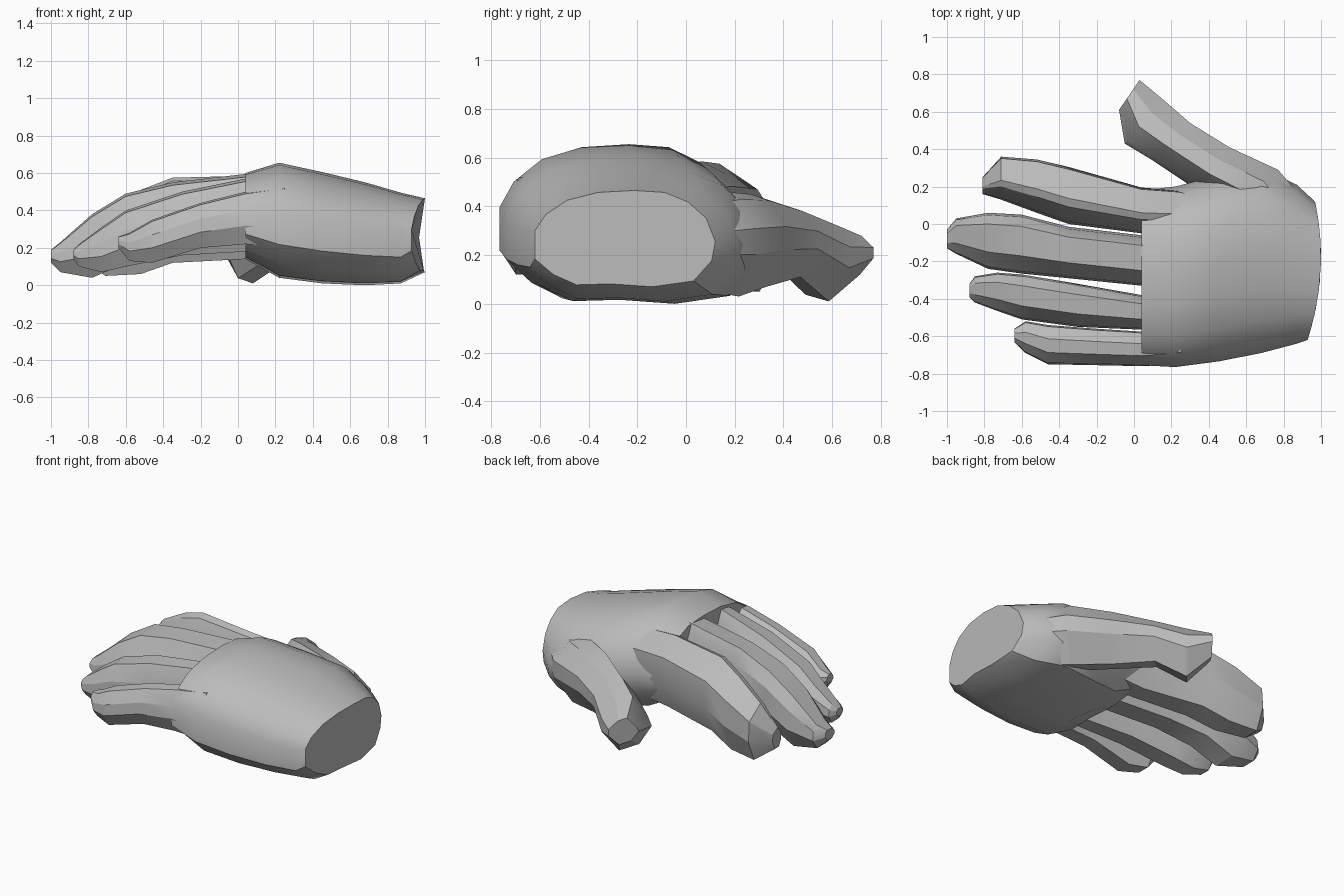
import bpy, bmesh, math
from mathutils import Vector

if "Cube" in bpy.data.objects:
    bpy.data.objects.remove(bpy.data.objects["Cube"], do_unlink=True)

grey = bpy.data.materials.new("plain grey")
grey.use_nodes = True
GREY = (0.5, 0.5, 0.5, 1)
grey.diffuse_color = GREY
grey.node_tree.nodes["Principled BSDF"].inputs["Base Color"].default_value = GREY


def loft(name, rings, angle):
    """Skin a list of equally long point rings and close both ends."""
    bm = bmesh.new()
    loops = [[bm.verts.new(p) for p in ring] for ring in rings]
    n = len(loops[0])
    for a, b in zip(loops, loops[1:]):
        for i in range(n):
            j = (i + 1) % n
            bm.faces.new((a[i], a[j], b[j], b[i]))
    bm.faces.new(loops[0])
    bm.faces.new(loops[-1])
    bmesh.ops.recalc_face_normals(bm, faces=bm.faces)
    mesh = bpy.data.meshes.new(name)
    bm.to_mesh(mesh)
    bm.free()
    mesh.materials.append(grey)
    ob = bpy.data.objects.new(name, mesh)
    bpy.context.collection.objects.link(ob)
    bpy.ops.object.select_all(action='DESELECT')
    ob.select_set(True)
    bpy.context.view_layer.objects.active = ob
    bpy.ops.object.shade_smooth_by_angle(angle=math.radians(angle))
    return ob


# Palm: one arched outline, stretched to each station along x
PALM = [(0, .29), (0, .58), (.06, .75), (.18, .9), (.35, .98), (.55, 1),
        (.72, .98), (.85, .88), (.95, .71), (1, .47), (.98, .27), (.88, .06),
        (.65, 0), (.42, .03), (.23, .02), (.1, .13)]
# x, y low, y high, z low, z high
STATIONS = [(.04, -.755, .18, .14, .60), (.22, -.765, .20, .04, .655),
            (.45, -.735, .26, .01, .605), (.68, -.69, .30, .0, .55),
            (.87, -.64, .21, .01, .495), (1.0, -.62, .12, .07, .465)]
rings = []
for x, y0, y1, z0, z1 in STATIONS:
    bow = .2 if x > .95 else 0          # the wrist end is slightly bowed
    rings.append([(x - bow * (u - .6) ** 2, y0 + u * (y1 - y0), z0 + v * (z1 - z0))
                  for u, v in PALM])
loft("palm", rings, 32)

# Fingers: crest position across the width, then stations from knuckle to tip
# x, y low, y high, z low, z high
FINGERS = {
    "index_finger": (.45, [(.5, -.1, .12, .2, .5), (.24, -.05, .18, .16, .575),
                           (.04, -.05, .195, .14, .585), (-.35, .0, .305, .12, .575),
                           (-.52, .06, .345, .06, .51), (-.71, .13, .36, .05, .4),
                           (-.81, .16, .25, .12, .25)]),
    "middle_finger": (.8, [(.25, -.33, -.07, .25, .625), (.04, -.33, -.06, .18, .595),
                           (-.35, -.29, -.015, .17, .55), (-.6, -.265, .05, .12, .49),
                           (-.78, -.24, .06, .04, .38), (-.95, -.16, .03, .07, .23),
                           (-1, -.13, -.03, .12, .19)]),
    "ring_finger": (.75, [(.25, -.56, -.37, .25, .6), (.04, -.565, -.38, .18, .57),
                          (-.3, -.55, -.32, .16, .5), (-.6, -.51, -.27, .1, .4),
                          (-.73, -.465, -.26, .07, .31), (-.85, -.42, -.28, .1, .22),
                          (-.88, -.39, -.32, .14, .19)]),
    "little_finger": (.65, [(.25, -.75, -.54, .2, .53), (.04, -.76, -.575, .22, .5),
                            (-.2, -.755, -.56, .2, .44), (-.46, -.75, -.54, .12, .35),
                            (-.58, -.69, -.52, .13, .28), (-.64, -.63, -.56, .2, .26)]),
}
for name, (crest, stations) in FINGERS.items():
    section = [(0, .35), (.04, .65), (.3, .96), (crest, 1), (.96, .77), (1, .4),
               (.75, 0), (.25, 0)]
    loft(name, [[(x, y0 + u * (y1 - y0), z0 + v * (z1 - z0)) for u, v in section]
                for x, y0, y1, z0, z1 in stations], 24)

# Thumb: sections spanning an inner edge point and an outer edge point
THUMB = [(0, .4), (.08, .6), (.38, 1), (.7, .93), (1, .65), (1, .4), (.65, 0), (.25, .08)]
# inner xy, outer xy, z low, z high
SPANS = [((.6, -.1), (.9, .14), .06, .42), ((.52, .08), (.77, .29), .03, .46),
         ((.34, .18), (.51, .41), .07, .45), ((.1, .34), (.3, .54), .11, .4),
         ((-.05, .43), (.15, .67), .01, .355), ((-.08, .61), (.03, .77), .12, .29)]
rings = []
for a, b, z0, z1 in SPANS:
    ring = []
    for u, v in THUMB:
        p = Vector(a).lerp(Vector(b), u)
        ring.append((p.x, p.y, z0 + v * (z1 - z0)))
    rings.append(ring)
loft("thumb", rings, 28)
